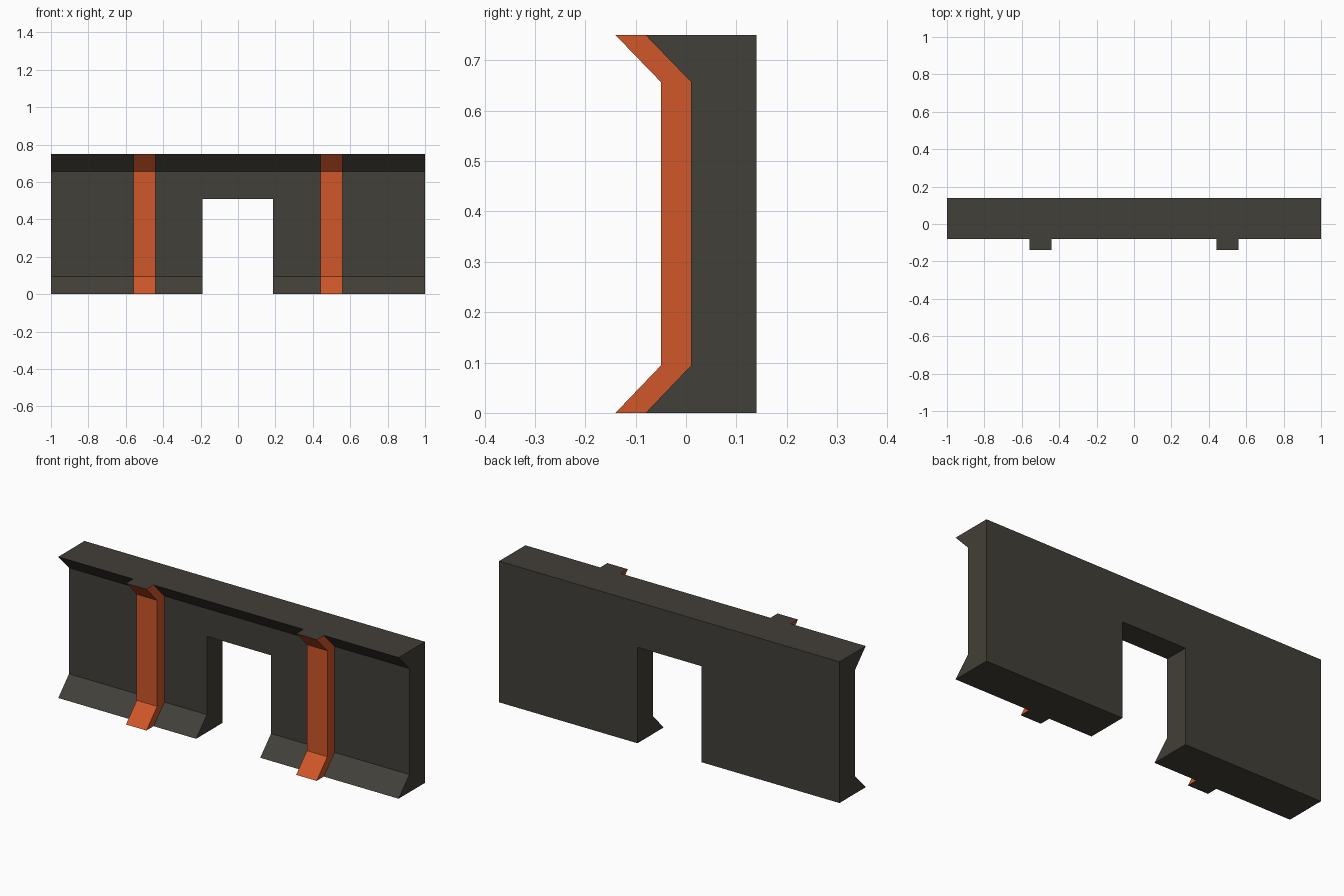
import bpy, bmesh

if "Cube" in bpy.data.objects:
    bpy.data.objects.remove(bpy.data.objects["Cube"])


def material(name, rgb):
    m = bpy.data.materials.new(name)
    m.diffuse_color = (*rgb, 1)
    m.use_nodes = True
    m.node_tree.nodes["Principled BSDF"].inputs["Base Color"].default_value = m.diffuse_color
    return m


def extrude_profile(name, profile, x0, x1, mats):
    """Closed (y, z) profile swept along x from x0 to x1."""
    bm = bmesh.new()
    face = bm.faces.new([bm.verts.new((x0, y, z)) for y, z in profile])
    new = bmesh.ops.extrude_face_region(bm, geom=[face])["geom"]
    verts = [v for v in new if isinstance(v, bmesh.types.BMVert)]
    bmesh.ops.translate(bm, verts=verts, vec=(x1 - x0, 0, 0))
    bmesh.ops.recalc_face_normals(bm, faces=bm.faces)
    me = bpy.data.meshes.new(name)
    bm.to_mesh(me)
    bm.free()
    for m in mats:
        me.materials.append(m)
    ob = bpy.data.objects.new(name, me)
    bpy.context.collection.objects.link(ob)
    return ob


stone = material("dark_panel", (0.055, 0.050, 0.040))
orange = material("orange_trim", (0.62, 0.095, 0.022))

H, LOW, HIGH = 0.75, 0.094, 0.657
BACK, FACE, LIP = 0.14, 0.01, -0.08
front = [(LIP, H), (FACE, HIGH), (FACE, LOW), (LIP, 0)]

# Wall with flared top and bottom lips
wall = extrude_profile("wall", [(BACK, 0), (BACK, H)] + front, -1, 1, [stone])

# Doorway cut through the wall
cutter = extrude_profile("doorway_cutter",
                         [(-0.3, -0.2), (0.3, -0.2), (0.3, 0.51), (-0.3, 0.51)],
                         -0.19, 0.187, [stone])
cutter.hide_render = True
mod = wall.modifiers.new("doorway", "BOOLEAN")
mod.operation, mod.object, mod.solver = "DIFFERENCE", cutter, "EXACT"
bpy.context.view_layer.objects.active = wall
bpy.ops.object.modifier_apply(modifier=mod.name)
bpy.data.objects.remove(cutter)

# Raised ribs that follow the wall profile, with dark end caps
rib_front = [(-0.14, 0), (-0.05, LOW), (-0.05, HIGH), (-0.14, H)]
for side, x in (("left", -0.5), ("right", 0.5)):
    rib = extrude_profile(f"rib_{side}", rib_front + front,
                          x - 0.06, x + 0.06, [orange, stone])
    bm = bmesh.new()
    bm.from_mesh(rib.data)
    for f in bm.faces:
        if abs(f.normal.z) > 0.95:
            f.material_index = 1
    # Drop the hidden faces that touch the wall
    hidden = [f for f in bm.faces if f.normal.y > 0.5]
    bmesh.ops.delete(bm, geom=hidden, context="FACES")
    bm.to_mesh(rib.data)
    bm.free()
